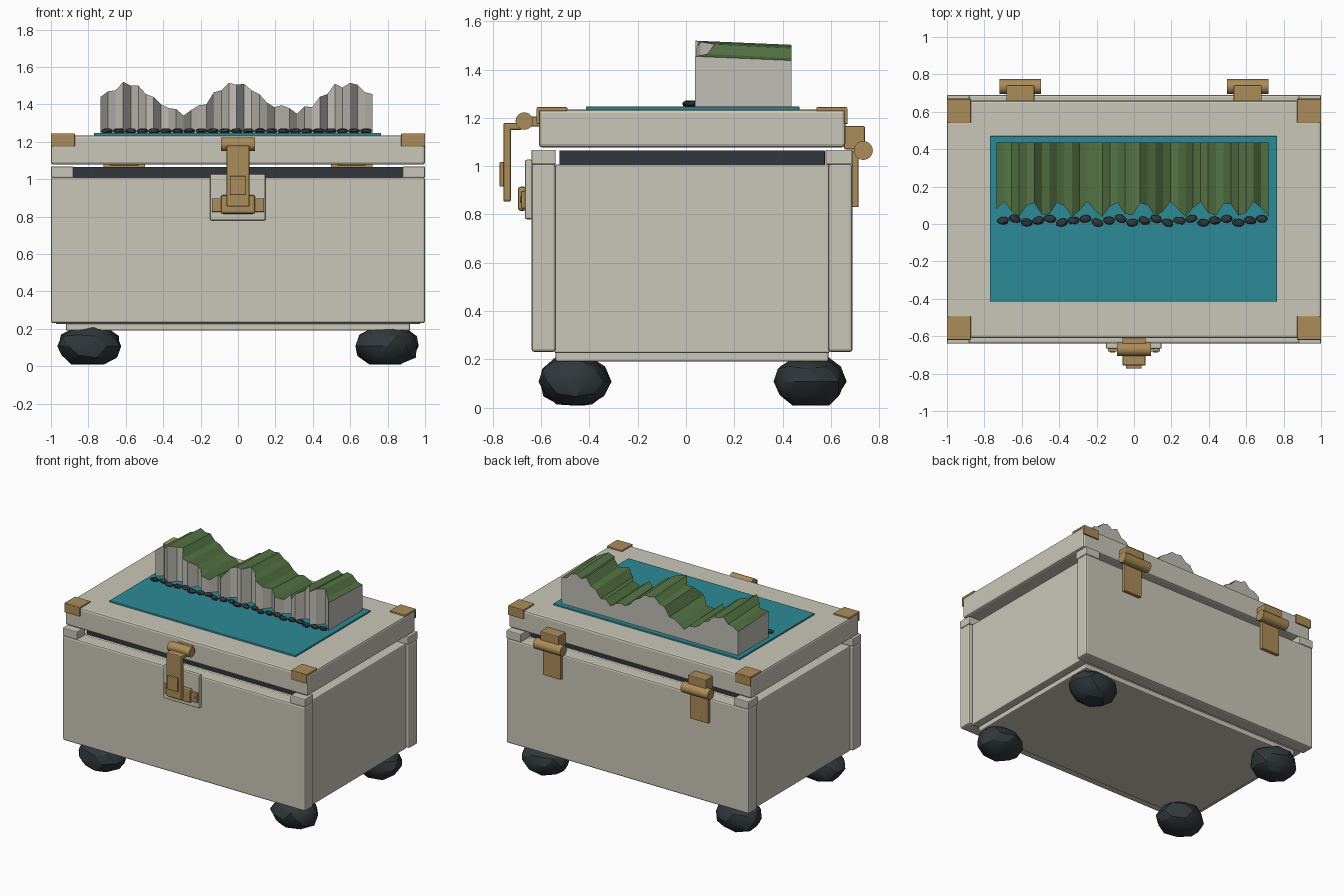
import bpy, bmesh, math, random
from mathutils import Vector, Matrix

if "Cube" in bpy.data.objects:
    bpy.data.objects.remove(bpy.data.objects["Cube"])

random.seed(4)


def material(name, rgb):
    m = bpy.data.materials.new(name)
    m.diffuse_color = (*rgb, 1)
    m.use_nodes = True
    m.node_tree.nodes["Principled BSDF"].inputs["Base Color"].default_value = m.diffuse_color
    return m


STONE = material("pale_stone", (0.59, 0.565, 0.485))
CLIFF = material("cliff_grey", (0.54, 0.515, 0.465))
BRASS = material("brass", (0.41, 0.262, 0.098))
DARK = material("dark_slate", (0.03, 0.039, 0.043))
TEAL = material("teal_sea", (0.026, 0.26, 0.31))
GREEN = material("grass_green", (0.088, 0.17, 0.056))


def finish(name, bm, mats, smooth=None):
    me = bpy.data.meshes.new(name)
    bmesh.ops.recalc_face_normals(bm, faces=bm.faces)
    bm.to_mesh(me)
    bm.free()
    for m in mats:
        me.materials.append(m)
    ob = bpy.data.objects.new(name, me)
    bpy.context.collection.objects.link(ob)
    if smooth:
        bpy.ops.object.select_all(action='DESELECT')
        ob.select_set(True)
        bpy.context.view_layer.objects.active = ob
        bpy.ops.object.shade_smooth_by_angle(angle=math.radians(smooth))
    return ob


def box(name, x, y, z, mat, bevel=0.006):
    """Bevelled box from three (min, max) ranges."""
    bm = bmesh.new()
    lo, hi = Vector((x[0], y[0], z[0])), Vector((x[1], y[1], z[1]))
    size = hi - lo
    bmesh.ops.create_cube(bm, size=1, matrix=Matrix.Translation((lo + hi) / 2) @ Matrix.Diagonal((*size, 1)))
    if bevel:
        bmesh.ops.bevel(bm, geom=bm.edges[:], offset=min(bevel, min(size) * 0.4),
                        segments=2, profile=0.5, affect='EDGES')
    return finish(name, bm, [mat])


def rod(name, x, y, z, r, mat, axis='X', sides=24):
    """Cylinder along X between x[0], x[1], or along Y when y is the range."""
    bm = bmesh.new()
    span = x if axis == 'X' else y
    mid = sum(span) / 2
    loc = (mid, y, z) if axis == 'X' else (x, mid, z)
    rot = Matrix.Rotation(math.pi / 2, 4, 'Y' if axis == 'X' else 'X')
    bmesh.ops.create_cone(bm, cap_ends=True, segments=sides, radius1=r, radius2=r,
                          depth=span[1] - span[0], matrix=Matrix.Translation(loc) @ rot)
    return finish(name, bm, [mat], 35)


def rock(name, loc, radii, mat, subdiv, noise, spin):
    bm = bmesh.new()
    bmesh.ops.create_icosphere(bm, subdivisions=subdiv, radius=1)
    for v in bm.verts:
        v.co *= 1 + random.uniform(-noise, noise)
        # squared-off pebble shape
        v.co.z = max(-0.95, min(0.95, v.co.z * 1.08))
    m = Matrix.Translation(loc) @ Matrix.Rotation(spin, 4, 'Z') @ Matrix.Diagonal((*radii, 1))
    bmesh.ops.transform(bm, matrix=m, verts=bm.verts)
    return finish(name, bm, [mat], 25)


def mx(s, a, b):
    """x range mirrored to side s."""
    return tuple(sorted((s * a, s * b)))


# Chest body
box("front_panel", (-1, 1), (-0.64, -0.54), (0.23, 1.01), STONE, 0.012)
box("back_panel", (-1, 1), (0.59, 0.69), (0.23, 1.01), STONE, 0.012)
box("body_core", (-0.975, 0.975), (-0.545, 0.595), (0.225, 1.008), STONE, 0.008)
box("base_plinth", (-0.92, 0.92), (-0.54, 0.59), (0.19, 0.235), STONE, 0.008)
box("inner_liner", (-0.88, 0.88), (-0.525, 0.575), (1.0, 1.065), DARK, 0.003)
box("lid", (-1, 1), (-0.61, 0.66), (1.078, 1.235), STONE, 0.014)

for s, side in ((-1, "left"), (1, "right")):
    for front in (True, False):
        end = "front" if front else "back"
        tag = f"{end}_{side}"
        # Rim corner blocks
        box(f"{tag}_rim_block", mx(s, 0.88, 1.0), (-0.64, -0.54) if front else (0.578, 0.69),
            (1.008, 1.068), STONE)
        # Brass lid corners: top plate plus a plate folded down the face
        box(f"{tag}_corner_top", mx(s, 0.872, 1.0), (-0.618, -0.492) if front else (0.54, 0.668),
            (1.228, 1.245), BRASS, 0.004)
        box(f"{tag}_corner_face", mx(s, 0.872, 1.0), (-0.62, -0.605) if front else (0.655, 0.67),
            (1.175, 1.24), BRASS, 0.004)
        # Rounded rock feet
        rock(f"{tag}_foot", (s * 0.797, -0.463 if front else 0.515, 0.108),
             (0.172, 0.148, 0.105), DARK, 2, 0.05, random.uniform(-0.15, 0.15))
    # Back hinges
    c = s * 0.608
    box(f"{side}_hinge_upper", (c - 0.075, c + 0.075), (0.655, 0.742), (1.07, 1.166), BRASS, 0.006)
    box(f"{side}_hinge_lower", (c - 0.075, c + 0.075), (0.688, 0.715), (0.83, 1.065), BRASS, 0.005)
    rod(f"{side}_hinge_barrel", (c - 0.112, c + 0.112), 0.735, 1.065, 0.039, BRASS)
    # Latch ears and screws
    box(f"{side}_latch_ear", mx(s, 0.08, 0.14), (-0.683, -0.66), (0.825, 0.897), BRASS, 0.004)
    rod(f"{side}_latch_screw", s * 0.115, (-0.688, -0.68), 0.862, 0.013, BRASS, 'Y', 12)

# Front latch
box("latch_backplate", (-0.15, 0.148), (-0.667, -0.635), (0.78, 1.027), STONE, 0.008)
box("latch_base", (-0.092, 0.092), (-0.697, -0.66), (0.815, 0.915), BRASS, 0.012)
box("latch_mount", (-0.062, 0.062), (-0.66, -0.605), (1.165, 1.205), BRASS, 0.004)
rod("latch_barrel", (-0.09, 0.09), -0.67, 1.187, 0.036, BRASS)
box("latch_arm", (-0.062, 0.062), (-0.757, -0.68), (1.15, 1.18), BRASS, 0.008)
box("latch_strap", (-0.062, 0.062), (-0.757, -0.725), (0.853, 1.178), BRASS, 0.008)
box("latch_grip", (-0.043, 0.041), (-0.773, -0.75), (0.915, 1.017), BRASS, 0.005)

# Sea panel on the lid
box("sea_panel", (-0.77, 0.765), (-0.415, 0.47), (1.225, 1.247), TEAL, 0.004)

# Cliff ridge: skyline profile with a corrugated front, grass on top
SKY = [1.44, 1.47, 1.475, 1.52, 1.5, 1.5, 1.455, 1.44, 1.4, 1.38, 1.375, 1.34, 1.37,
       1.395, 1.4, 1.465, 1.475, 1.515, 1.505, 1.51, 1.475, 1.455, 1.41, 1.385, 1.395,
       1.38, 1.35, 1.39, 1.385, 1.44, 1.455, 1.51, 1.49, 1.515, 1.505, 1.465, 1.455]
bm = bmesh.new()
rings = []
for i, z in enumerate(SKY):
    x = -0.735 + 1.455 * i / (len(SKY) - 1)
    y = 0.079 + 0.042 * math.sin(1.7 * i)
    rings.append([bm.verts.new(p) for p in
                  ((x, y, 1.24), (x, y, z), (x, 0.437, z - 0.017), (x, 0.437, 1.24))])
for a, b in zip(rings, rings[1:]):
    for k in range(4):
        f = bm.faces.new((a[k], a[(k + 1) % 4], b[(k + 1) % 4], b[k]))
        f.material_index = 1 if k == 1 else 0
bm.faces.new(rings[0])
bm.faces.new(rings[-1])
finish("cliff_ridge", bm, [CLIFF, GREEN])

# Shore pebbles along the cliff foot
for i in range(23):
    rock(f"pebble_{i + 1}", (-0.70 + i * 0.0629, 0.018 + 0.012 * math.sin(i * 2.1), 1.258),
         (0.032, 0.021, 0.014), DARK, 2, 0.06, random.uniform(-0.4, 0.4))
